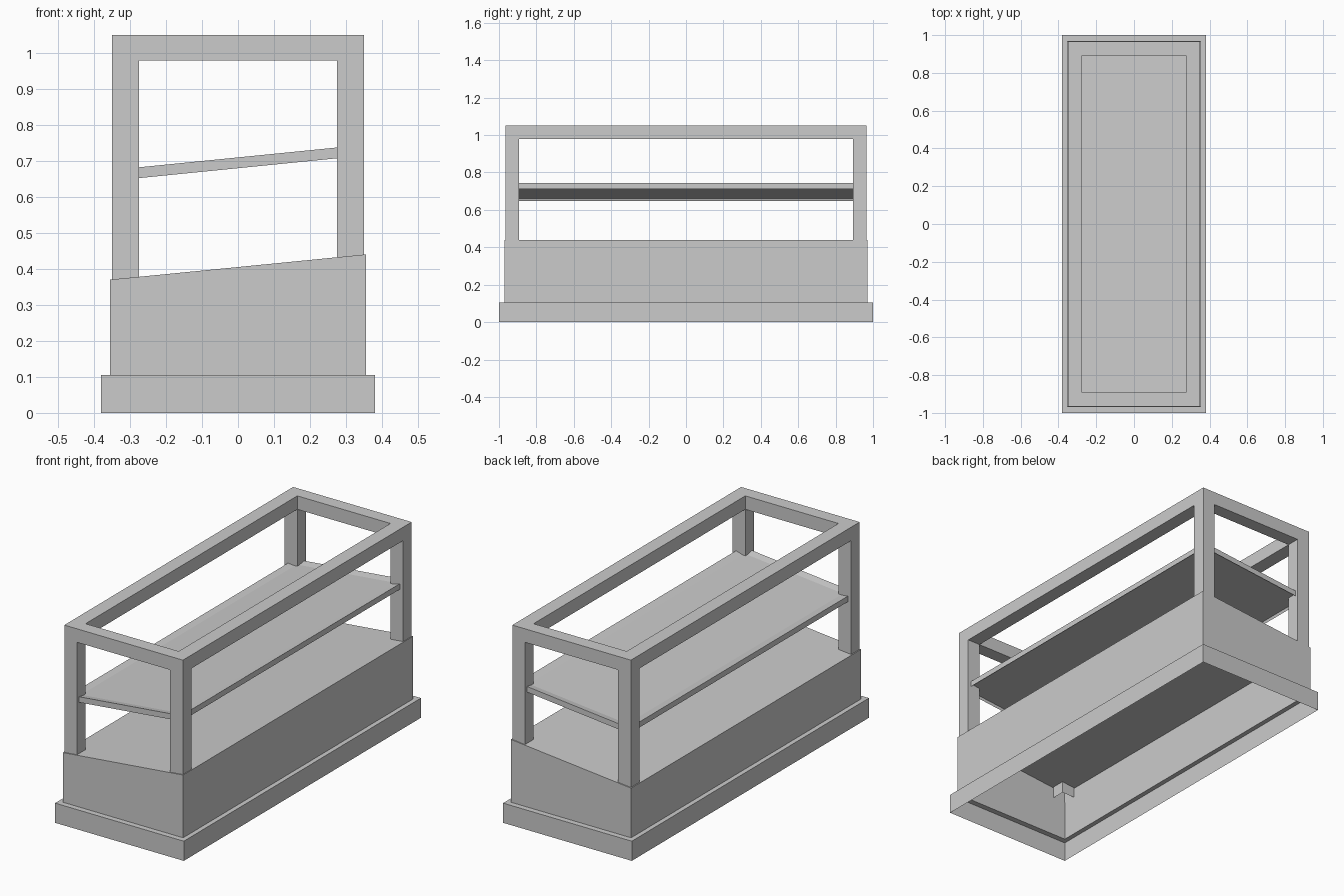
import bpy, bmesh

if "Cube" in bpy.data.objects:
    bpy.data.objects.remove(bpy.data.objects["Cube"])


def finish(bm, name):
    mesh = bpy.data.meshes.new(name)
    bm.to_mesh(mesh)
    bm.free()
    obj = bpy.data.objects.new(name, mesh)
    bpy.context.collection.objects.link(obj)
    return obj


def loft(name, rings, cap_start=False):
    """Rectangular loops (half x, half y, z at centre, slope along x), joined and capped."""
    bm = bmesh.new()
    loops = [[bm.verts.new((sx * hx, sy * hy, z + slope * sx * hx))
              for sx, sy in ((-1, -1), (1, -1), (1, 1), (-1, 1))]
             for hx, hy, z, slope in rings]
    for a, b in zip(loops, loops[1:]):
        for i in range(4):
            j = (i + 1) % 4
            bm.faces.new((a[i], a[j], b[j], b[i]))
    bm.faces.new(loops[-1])
    if cap_start:
        bm.faces.new(loops[0][::-1])
    return finish(bm, name)


# Plinth and cabinet body: one shell, open underneath, with a sloping deck
loft("cabinet_base", [(0.38, 1.0, 0, 0), (0.38, 1.0, 0.105, 0),
                      (0.355, 0.97, 0.105, 0), (0.355, 0.97, 0.405, 0.0986)])

# Sloping shelf: thin rim with shallow recesses above and below
S = 0.1
loft("shelf", [(0.325, 0.945, 0.693, S), (0.33, 0.95, 0.6795, S),
               (0.33, 0.95, 0.7095, S), (0.29, 0.91, 0.702, S)], cap_start=True)

# Top frame with four corner posts passing down through the deck
XS = (-0.35, -0.275, 0.275, 0.35)
YS = (-0.965, -0.893, 0.893, 0.965)
TOP, UNDER, FOOT = 1.05, 0.978, 0.315
bm = bmesh.new()
grid = [[bm.verts.new((x, y, TOP)) for y in YS] for x in XS]
cells = [bm.faces.new((grid[i][j], grid[i + 1][j], grid[i + 1][j + 1], grid[i][j + 1]))
         for i in range(3) for j in range(3) if (i, j) != (1, 1)]


def extrude_down(faces, dz):
    res = bmesh.ops.extrude_face_region(bm, geom=faces)["geom"]
    verts = [g for g in res if isinstance(g, bmesh.types.BMVert)]
    bmesh.ops.translate(bm, verts=verts, vec=(0, 0, -dz))
    return [g for g in res if isinstance(g, bmesh.types.BMFace)]


lower = extrude_down(cells, TOP - UNDER)
corners = [f for f in lower
           if abs(f.calc_center_median().x) > 0.28
           and abs(f.calc_center_median().y) > 0.9
           and abs(f.normal.z) > 0.0 or
           (abs(f.calc_center_median().x) > 0.28 and abs(f.calc_center_median().y) > 0.9)]
corners = [f for f in corners if all(abs(v.co.z - UNDER) < 1e-4 for v in f.verts)]
feet = extrude_down(corners, UNDER - FOOT)
bmesh.ops.recalc_face_normals(bm, faces=bm.faces[:])
# Post ends are left open
ends = [f for f in bm.faces if all(abs(v.co.z - FOOT) < 1e-4 for v in f.verts)]
bmesh.ops.delete(bm, geom=ends, context='FACES_ONLY')
finish(bm, "top_frame_and_posts")
